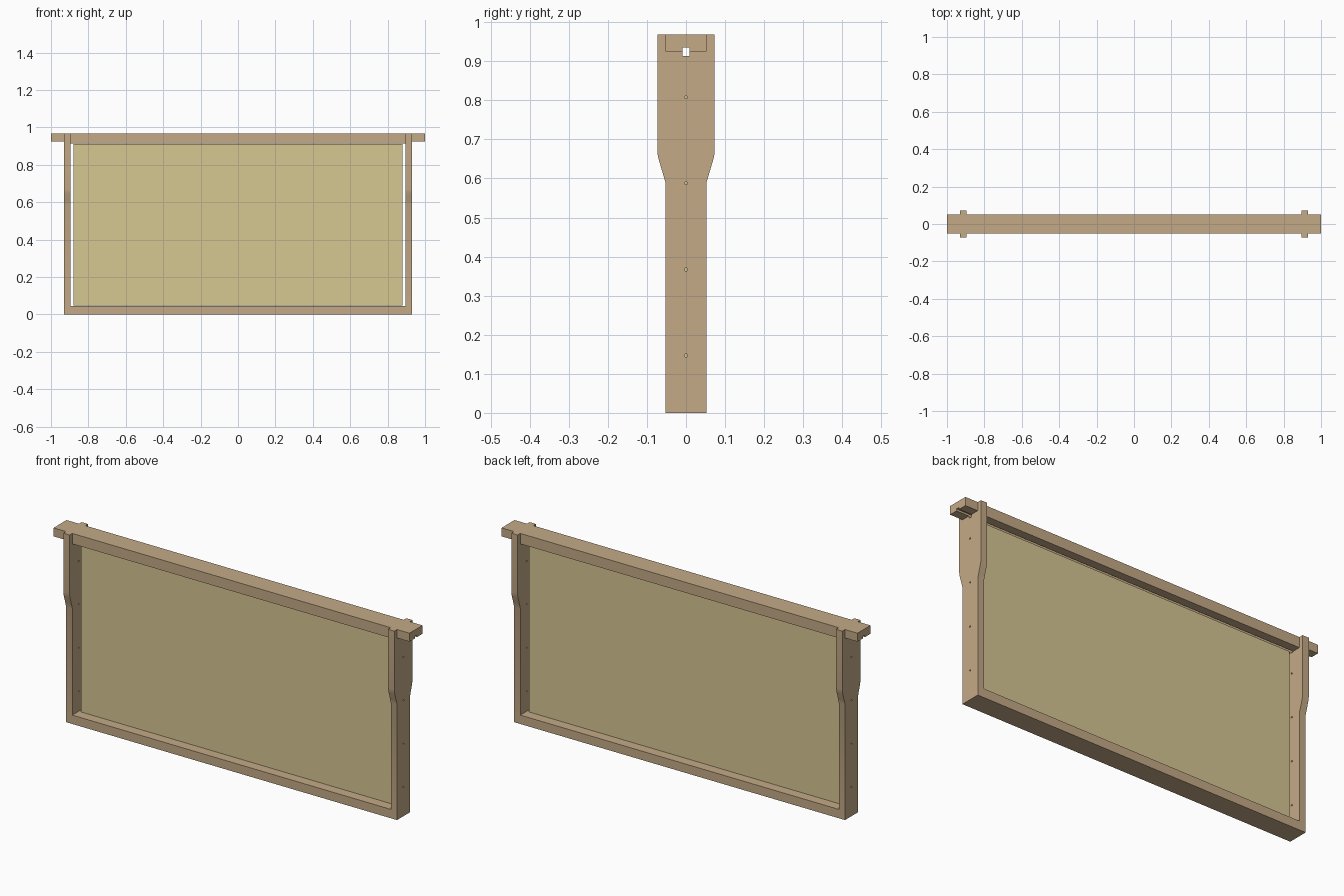
import bpy, bmesh
from mathutils import Vector, Matrix
from math import pi

if "Cube" in bpy.data.objects:
    bpy.data.objects.remove(bpy.data.objects["Cube"])


def material(name, color):
    m = bpy.data.materials.new(name)
    m.diffuse_color = color
    m.use_nodes = True
    m.node_tree.nodes["Principled BSDF"].inputs["Base Color"].default_value = m.diffuse_color
    return m


WOOD = material("wood", (0.55, 0.40, 0.24, 1))
WAX = material("wax", (0.67, 0.57, 0.29, 1))


def finish(name, bm, mat):
    bmesh.ops.recalc_face_normals(bm, faces=bm.faces)
    mesh = bpy.data.meshes.new(name)
    bm.to_mesh(mesh)
    bm.free()
    ob = bpy.data.objects.new(name, mesh)
    bpy.context.collection.objects.link(ob)
    if mat:
        mesh.materials.append(mat)
    return ob


def prism(name, points, start, depth, mat):
    """Extrude a closed 3D polygon along a vector."""
    bm = bmesh.new()
    face = bm.faces.new([bm.verts.new(Vector(p) + Vector(start)) for p in points])
    ext = bmesh.ops.extrude_face_region(bm, geom=[face])["geom"]
    bmesh.ops.translate(bm, vec=depth, verts=[v for v in ext if isinstance(v, bmesh.types.BMVert)])
    return finish(name, bm, mat)


def box(name, lo, hi, mat):
    bm = bmesh.new()
    bmesh.ops.create_cube(bm, size=1)
    lo, hi = Vector(lo), Vector(hi)
    bmesh.ops.scale(bm, vec=hi - lo, verts=bm.verts)
    bmesh.ops.translate(bm, vec=(lo + hi) / 2, verts=bm.verts)
    return finish(name, bm, mat)


def cut(ob, cutter):
    cutter.hide_render = True
    mod = ob.modifiers.new("cut", 'BOOLEAN')
    mod.operation, mod.solver, mod.object = 'DIFFERENCE', 'EXACT', cutter
    bpy.context.view_layer.objects.active = ob
    bpy.ops.object.modifier_apply(modifier=mod.name)


TOP, IN, OUT = 0.968, 0.895, 0.93   # frame top, side bar inner and outer x
HALF, WIDE, SLOT = 0.052, 0.0735, 0.009

# Top bar: thick between the side bars, thinner lugs, groove along the underside
half = [(IN, 0.915), (IN, 0.925), (1, 0.925), (1, TOP)]
outline = half + [(-x, z) for x, z in reversed(half)]
top_bar = prism("top_bar", [(x, 0, z) for x, z in outline], (0, -HALF, 0), (0, 2 * HALF, 0), WOOD)
groove = box("groove_cutter", (-1.1, -SLOT, 0.88), (1.1, SLOT, 0.935), None)
cut(top_bar, groove)
bpy.data.objects.remove(groove)

# Nail and wire holes through both side bars
bm = bmesh.new()
for z in (0.147, 0.367, 0.588, 0.808):
    bmesh.ops.create_cone(bm, cap_ends=True, segments=16, radius1=0.004, radius2=0.004, depth=2.2,
                          matrix=Matrix.Translation((0, 0, z)) @ Matrix.Rotation(pi / 2, 4, 'Y'))
holes = finish("wire_hole_cutter", bm, None)

# Side bars: wide shoulders tapering to narrow legs, notched for the top bar
half = [(HALF, 0), (HALF, 0.588), (0.0575, 0.607), (0.0635, 0.627), (0.0685, 0.644),
        (0.072, 0.657), (WIDE, 0.669), (WIDE, TOP), (HALF, TOP), (HALF, 0.925),
        (SLOT, 0.925), (SLOT, 0.913)]
outline = half + [(-y, z) for y, z in reversed(half)]
for side, x in (("left", -OUT), ("right", IN)):
    bar = prism(side + "_side_bar", [(0, y, z) for y, z in outline], (x, 0, 0), (OUT - IN, 0, 0), WOOD)
    cut(bar, holes)
    bpy.ops.object.select_all(action='DESELECT')
    bar.select_set(True)
    bpy.context.view_layer.objects.active = bar
    bpy.ops.object.shade_smooth_by_angle(angle=0.5)
bpy.data.objects.remove(holes)

# Bottom bar between the side bars
box("bottom_bar", (-IN, -HALF, 0), (IN, HALF, 0.045), WOOD)

# Thin wax foundation sheet
box("foundation_sheet", (-0.88, -0.004, 0.047), (0.88, 0.004, 0.911), WAX)
